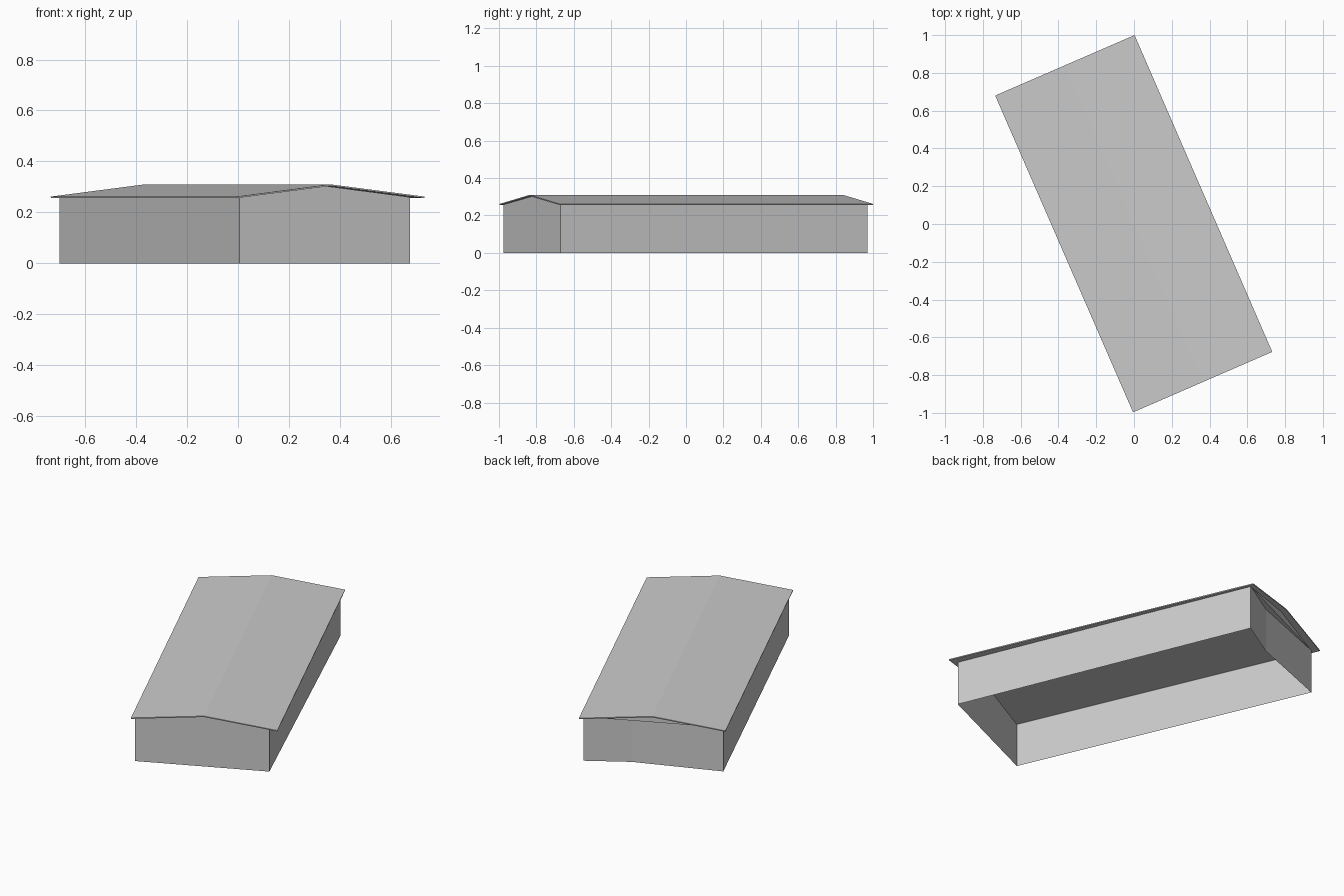
import bpy
import bmesh
from mathutils import Vector

cube = bpy.data.objects.get("Cube")
if cube:
    bpy.data.objects.remove(cube, do_unlink=True)

EAVE, RIDGE, SLAB = 0.26, 0.31, 0.006

grey = bpy.data.materials.new("light_grey")
grey.use_nodes = True
grey.diffuse_color = (0.6, 0.6, 0.6, 1)
grey.node_tree.nodes["Principled BSDF"].inputs["Base Color"].default_value = (0.6, 0.6, 0.6, 1)


def make_object(name, polygons):
    """Build one flat-shaded object from a list of polygons."""
    bm = bmesh.new()
    for poly in polygons:
        bm.faces.new([bm.verts.new(p) for p in poly])
    bmesh.ops.remove_doubles(bm, verts=bm.verts, dist=0.0005)
    mesh = bpy.data.meshes.new(name)
    bm.to_mesh(mesh)
    bm.free()
    mesh.materials.append(grey)
    obj = bpy.data.objects.new(name, mesh)
    bpy.context.collection.objects.link(obj)
    return obj


def at(p, z):
    return Vector((p[0], p[1], z))


def middle(p, q):
    return ((p[0] + q[0]) / 2, (p[1] + q[1]) / 2)


# Footprint, counter-clockwise; the back wall is bent slightly inward
front_a, front_b = (0.005, -0.975), (0.675, -0.67)
back_a, back_bend, back_b = (-0.005, 0.97), (-0.227, 0.833), (-0.70, 0.65)
footprint = [front_a, front_b, back_a, back_bend, back_b]

# Walls, open at the bottom
walls = []
for p, q in zip(footprint, footprint[1:] + footprint[:1]):
    walls.append([at(p, 0), at(q, 0), at(q, EAVE), at(p, EAVE)])
make_object("walls", walls)

# Gable triangles under the roof, with a small soffit over the bent wall
gables = [[at(p, EAVE), at(q, EAVE), at(middle(p, q), RIDGE - SLAB)]
          for p, q in ((front_a, front_b), (back_a, back_b))]
gables.append([at(p, EAVE) for p in (back_a, back_b, back_bend)])
make_object("gables", gables)

# Thin pitched roof with overhanging edges
left_front, right_front = (-0.005, -0.997), (0.732, -0.677)
right_back, left_back = (0.003, 1.0), (-0.735, 0.68)
ridge_front = at(middle(left_front, right_front), RIDGE)
ridge_back = at(middle(left_back, right_back), RIDGE)
top = EAVE + 0.002
roof = make_object("roof", [
    [at(left_front, top), ridge_front, ridge_back, at(left_back, top)],
    [ridge_front, at(right_front, top), at(right_back, top), ridge_back],
])
slab = roof.modifiers.new("thickness", "SOLIDIFY")
slab.thickness = SLAB
slab.offset = -1
